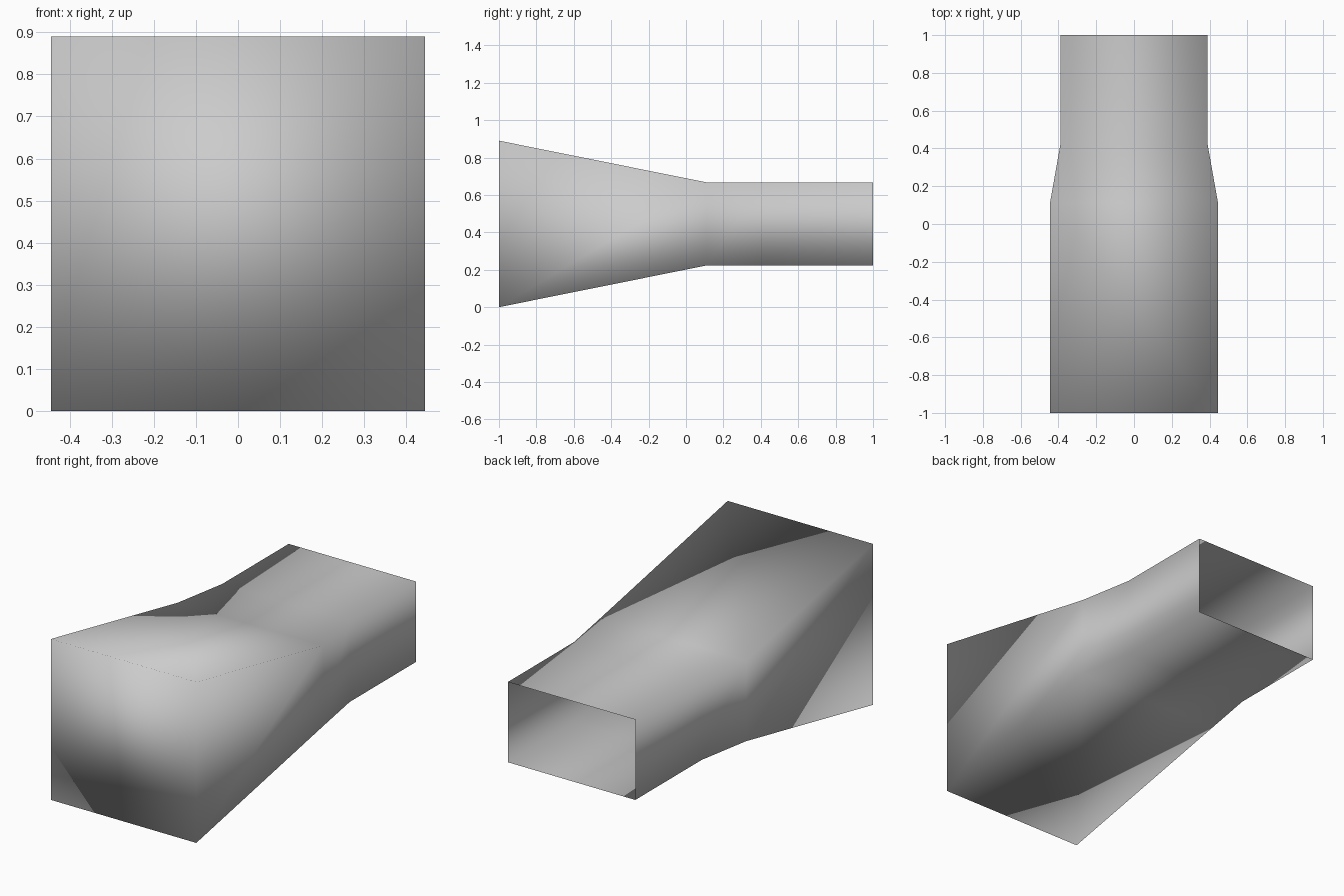
import bpy
import bmesh

cube = bpy.data.objects.get("Cube")
if cube:
    bpy.data.objects.remove(cube, do_unlink=True)

# Plain grey material
grey = bpy.data.materials.new("light_grey")
grey.use_nodes = True
colour = (0.6, 0.6, 0.6, 1)
grey.diffuse_color = colour
grey.node_tree.nodes["Principled BSDF"].inputs["Base Color"].default_value = colour

# Rectangular sections along the duct: y, half width, half height
MID_Z = 0.445
sections = [
    (-1.0, 0.445, 0.445),
    (0.11, 0.445, 0.222),
    (0.42, 0.39, 0.222),
    (1.0, 0.39, 0.222),
]
corners = [(-1, -1), (1, -1), (1, 1), (-1, 1)]

bm = bmesh.new()
rings = [[bm.verts.new((sx * w, y, MID_Z + sz * h)) for sx, sz in corners]
         for y, w, h in sections]

# Walls between neighbouring sections
for a, b in zip(rings, rings[1:]):
    for i in range(4):
        j = (i + 1) % 4
        bm.faces.new((a[i], b[i], b[j], a[j]))

# Closed wide front; the narrow back end stays open
bm.faces.new(rings[0])
bm.normal_update()
for face in bm.faces:
    face.smooth = True

mesh = bpy.data.meshes.new("tapered_duct")
bm.to_mesh(mesh)
bm.free()
mesh.materials.append(grey)
duct = bpy.data.objects.new("tapered_duct", mesh)
bpy.context.collection.objects.link(duct)
